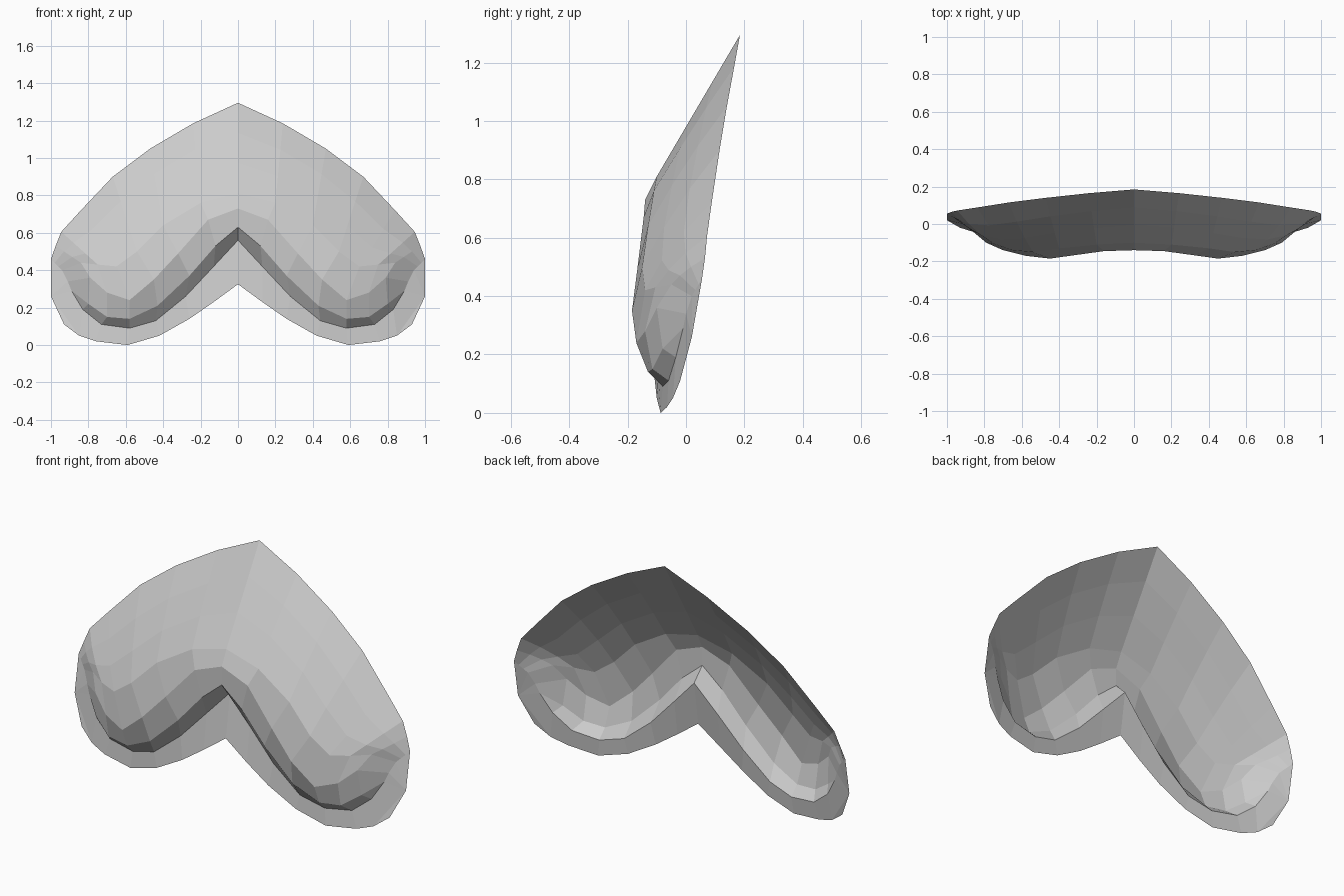
import bpy, bmesh
from mathutils import Vector


def path(*pts):
    return [Vector(p) for p in pts]


# Half-profile paths, centre line -> side tip
top_edge = path((0, .185, 1.295), (.24, .165, 1.185), (.47, .14, 1.05), (.67, .115, .90),
                (.84, .088, .72), (.945, .072, .605), (.975, .065, .53), (1, .055, .46))
shoulder = path((0, -.10, .81), (.20, -.11, .76), (.40, -.13, .64), (.54, -.15, .50),
                (.65, -.14, .42), (.75, -.105, .43), (.84, -.05, .44), (.94, .02, .40))
ridge = path((0, -.14, .73), (.16, -.145, .67), (.32, -.167, .49), (.45, -.185, .35),
             (.58, -.17, .24), (.70, -.14, .28), (.79, -.10, .36), (.91, 0, .34))
lip = path((0, -.14, .63), (.12, -.14, .53), (.26, -.145, .37), (.43, -.145, .21),
           (.58, -.13, .14), (.70, -.115, .15), (.80, -.08, .22), (.89, -.01, .29))
flange_in = path((0, -.07, .56), (.13, -.085, .42), (.28, -.095, .26), (.44, -.095, .13),
                 (.58, -.08, .09), (.73, -.06, .11), (.83, -.035, .19), (.89, -.01, .29))
flange_out = path((0, -.105, .325), (.13, -.11, .23), (.26, -.11, .14), (.42, -.10, .05),
                  (.59, -.087, 0), (.76, -.065, .02), (.85, -.045, .05), (1, .02, .26))

# Slope rows between the top edge and the shoulder, slightly domed away from centre
dome = [0, .005, .01, .015, .02, .015, .01, 0]


def slope(t):
    return [a.lerp(b, t) + Vector((0, -d, 0)) for a, b, d in zip(top_edge, shoulder, dome)]


rows = [top_edge, slope(.33), slope(.66), shoulder, ridge, lip, flange_in, flange_out]

# Curved sheet, inner wall and flange
bm = bmesh.new()
grid = [[bm.verts.new(p) for p in row] for row in rows]
for a, b in zip(grid, grid[1:]):
    for c in range(len(a) - 1):
        bm.faces.new((a[c], b[c], b[c + 1], a[c + 1]))

# Side tip closing the sheet onto the flange
end = grid[-1][-1]
for r in range(5):
    bm.faces.new((grid[r][-1], grid[r + 1][-1], end))
corner = bm.verts.new((.93, -.02, .11))
bm.faces.new((grid[-1][-2], corner, end))
bmesh.ops.remove_doubles(bm, verts=bm.verts, dist=.0005)

mesh = bpy.data.meshes.new("padded_shell")
bm.to_mesh(mesh)
bm.free()
shell = bpy.data.objects.new("padded_shell", mesh)
bpy.context.collection.objects.link(shell)

# Mirror to the other half
mirror = shell.modifiers.new("mirror", 'MIRROR')
mirror.use_clip = True
mirror.merge_threshold = .001
